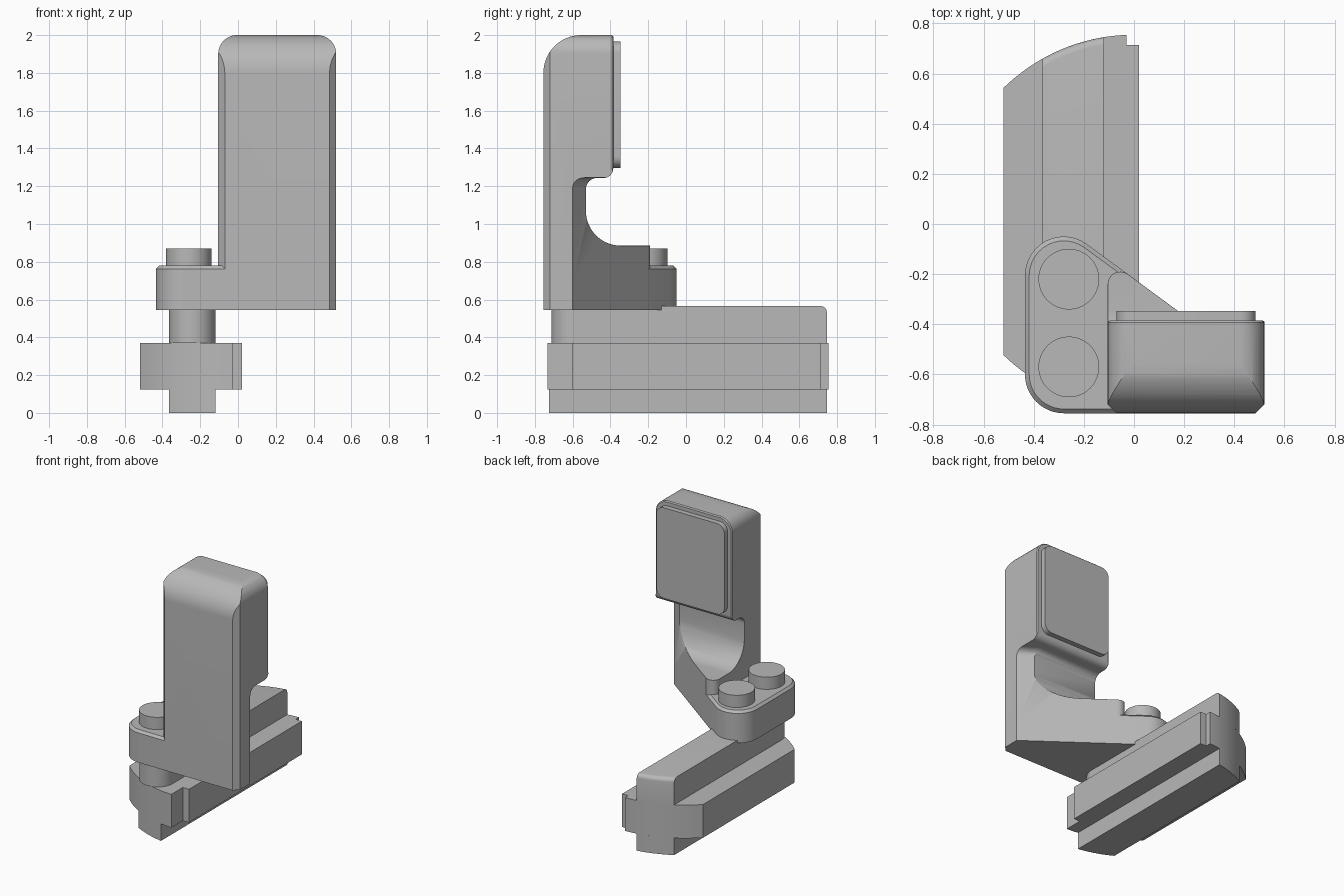
import bpy, bmesh
from math import cos, sin, acos, radians, degrees
from mathutils import Vector

if "Cube" in bpy.data.objects:
    bpy.data.objects.remove(bpy.data.objects["Cube"])

grey = bpy.data.materials.new("plain_grey")
grey.use_nodes = True
grey.diffuse_color = (0.48, 0.48, 0.48, 1)
grey.node_tree.nodes["Principled BSDF"].inputs["Base Color"].default_value = grey.diffuse_color

X, Y, Z = Vector((1, 0, 0)), Vector((0, 1, 0)), Vector((0, 0, 1))


def arc(cx, cy, r, start, end, n=12):
    """Points on an arc, angles in degrees."""
    angles = [radians(start + (end - start) * i / n) for i in range(n + 1)]
    return [(cx + r * cos(a), cy + r * sin(a)) for a in angles]


def rounded(x0, x1, y0, y1, r):
    corners = [(x1 - r, y0 + r, 270), (x1 - r, y1 - r, 0), (x0 + r, y1 - r, 90), (x0 + r, y0 + r, 180)]
    return [p for cx, cy, a in corners for p in arc(cx, cy, r, a, a + 90, 8)]


def prism(name, outline, low, high, u=X, v=Y, w=Z, origin=Vector()):
    """Extrude an outline in the u-v plane along w."""
    bm = bmesh.new()
    face = bm.faces.new([bm.verts.new(origin + u * a + v * b + w * low) for a, b in outline])
    new = bmesh.ops.extrude_face_region(bm, geom=[face])["geom"]
    bmesh.ops.translate(bm, vec=w * (high - low), verts=[g for g in new if isinstance(g, bmesh.types.BMVert)])
    bmesh.ops.recalc_face_normals(bm, faces=bm.faces)
    mesh = bpy.data.meshes.new(name)
    bm.to_mesh(mesh)
    bm.free()
    mesh.materials.append(grey)
    obj = bpy.data.objects.new(name, mesh)
    bpy.context.collection.objects.link(obj)
    return obj


def activate(obj):
    bpy.ops.object.select_all(action="DESELECT")
    obj.select_set(True)
    bpy.context.view_layer.objects.active = obj


def combine(obj, tool, operation):
    """Apply a boolean and discard the tool."""
    mod = obj.modifiers.new("cut", "BOOLEAN")
    mod.operation, mod.object, mod.solver = operation, tool, "EXACT"
    activate(obj)
    bpy.ops.object.modifier_apply(modifier=mod.name)
    bpy.data.objects.remove(tool)


def bevel(obj, rule, size, segments=1):
    """Bevel sharp edges whose two ends both satisfy the rule."""
    bm = bmesh.new()
    bm.from_mesh(obj.data)
    bmesh.ops.remove_doubles(bm, verts=bm.verts, dist=0.0002)
    edges = [e for e in bm.edges if len(e.link_faces) == 2
             and e.calc_face_angle(0) > radians(40) and all(rule(p.co) for p in e.verts)]
    bmesh.ops.bevel(bm, geom=edges, offset=size, segments=segments, profile=0.5,
                    affect="EDGES", clamp_overlap=True)
    bm.to_mesh(obj.data)
    bm.free()


# Rail: a cross section whose ends follow one large circle
R, CY = 0.745, 0.01


def rail_end(x0, x1, sign):
    return arc(0, CY, R, sign * degrees(acos(x0 / R)), sign * degrees(acos(x1 / R)), 20)


LEFT, RIGHT = -0.365, -0.12
wings = rail_end(-0.52, -0.03, -1) + [(-0.03, -0.6), (0.02, -0.6), (0.02, 0.715), (-0.03, 0.715)]
prism("rail_wings", wings + rail_end(-0.03, -0.52, 1), 0.125, 0.37)
prism("rail_keel", rail_end(LEFT, RIGHT, -1) + rail_end(RIGHT, LEFT, 1), 0, 0.125)
half = (RIGHT - LEFT) / 2
head = prism("rail_head", arc(LEFT + half, -0.59, half, 180, 360, 24) + rail_end(RIGHT, LEFT, 1), 0.37, 0.565)
bevel(head, lambda p: p.z > 0.56 and p.y > 0.6, 0.03, 4)

# Mounting plate with a slanted back edge
SLANT = 53.7
plate = prism("mounting_plate", arc(-0.28, -0.6, 0.155, 180, 270) + [(0, -0.755), (0, -0.218)]
              + arc(-0.28, -0.205, 0.155, SLANT, 180), 0.545, 0.78)
bevel(plate, lambda p: p.z > 0.77, 0.017)

# Bolts through the plate
for name, y in (("back_bolt", -0.22), ("front_bolt", -0.57)):
    prism(name, arc(-0.26, y, 0.121, 0, 352.5, 47), 0.7, 0.87)

# Tower: side profile with a scooped back
side = [(-0.755, 0.545)] + arc(-0.555, 1.8, 0.2, 180, 90, 16) + [(-0.385, 2)]
side += arc(-0.435, 1.294, 0.05, 0, -90, 8) + arc(-0.47, 1.184, 0.06, 90, 180, 8)
side += arc(-0.345, 1.07, 0.185, 180, 270, 16) + [(-0.15, 0.885), (-0.15, 0.545)]
tower = prism("tower", side, -0.2, 0.6, Y, Z, X)

# Rounded top corners, chamfered front edges and rounded back corner
combine(tower, prism("front_shape", rounded(-0.105, 0.52, 0.2, 2.0005, 0.1), -0.9, 0, X, Z, Y), "INTERSECT")
plan = [(-0.105, -0.72), (-0.07, -0.755), (0.485, -0.755), (0.52, -0.72), (0.52, -0.1)]
plan += arc(-0.055, -0.24, 0.05, SLANT, 180, 8)
combine(tower, prism("plan_shape", plan, 0.3, 2.2), "INTERSECT")

# Slanted undercut below the head of the tower
out = Vector((cos(radians(SLANT)), sin(radians(SLANT)), 0))
cut = [(0, 0.4)] + arc(0.05, 1.195, 0.05, 180, 90, 8) + [(1, 1.245), (1, 0.4)]
combine(tower, prism("undercut", cut, -1, 1, out, Z, Z.cross(out), Vector((0.52, -0.6, 0))), "DIFFERENCE")
bevel(tower, lambda p: p.y > -0.387 and p.z > 1.28, 0.015)
bevel(tower, lambda p: p.y > -0.535 and 0.88 < p.z < 1.19, 0.015)

# Raised pad on the back of the tower
prism("back_pad", rounded(-0.07, 0.485, 1.297, 1.965, 0.06), -0.4, -0.347, X, Z, Y)

for obj in list(bpy.context.collection.objects):
    if obj.type == "MESH" and obj.data.materials and obj.data.materials[0] == grey:
        activate(obj)
        bpy.ops.object.shade_smooth_by_angle(angle=radians(30))
